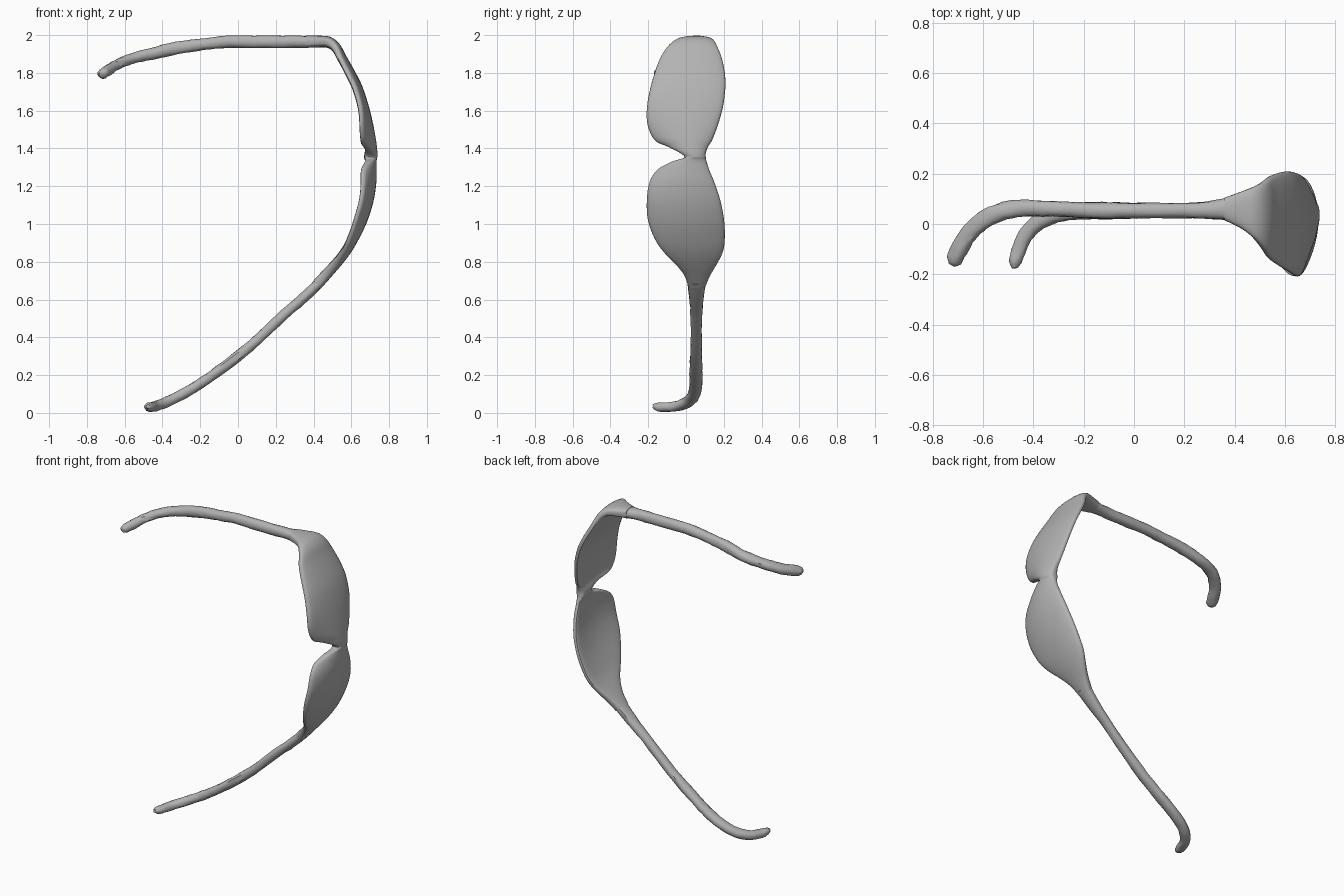
import bpy, bmesh, math, random
from mathutils import Vector

random.seed(4)
grey = bpy.data.materials.new("plain grey")
grey.diffuse_color = (0.45, 0.45, 0.45, 1)
Y = Vector((0, 1, 0))


def spline(rows, steps):
    """Catmull-Rom interpolation through rows of numbers."""
    out = []
    for i in range(len(rows) - 1):
        a, b, c, d = (rows[max(i - 1, 0)], rows[i], rows[i + 1],
                      rows[min(i + 2, len(rows) - 1)])
        for s in range(steps):
            t = s / steps
            out.append([0.5 * (2 * q + (r - p) * t + (2 * p - 5 * q + 4 * r - w) * t * t
                               + (3 * q - p - 3 * r + w) * t ** 3)
                        for p, q, r, w in zip(a, b, c, d)])
    return out + [list(rows[-1])]


def loft(name, rows, steps, sides, follow_y=1.0, rough=0.0, power=1.0):
    """Sweep a rounded section along rows of (x, y, z, width, thickness, bulge)."""
    rows = spline(rows, steps)
    bm = bmesh.new()
    rings = []
    for i, (x, y, z, width, thick, *bulge) in enumerate(rows):
        p, q = rows[max(i - 1, 0)], rows[min(i + 1, len(rows) - 1)]
        tan = Vector((q[0] - p[0], (q[1] - p[1]) * follow_y, q[2] - p[2])).normalized()
        normal = tan.cross(Y).normalized()
        side = normal.cross(tan)
        ring = []
        for k in range(sides):
            a = math.tau * k / sides
            u, v = math.cos(a), math.sin(a)
            v = math.copysign(abs(v) ** power, v)
            co = Vector((x, y, z)) + side * (u * width / 2) + normal * (v * thick / 2)
            # the lens shells bow outward around their middle
            if bulge:
                co -= normal * bulge[0] * ((co.y - 0.03) / 0.2) ** 2
            co += Vector([random.uniform(-rough, rough) for _ in range(3)])
            ring.append(bm.verts.new(co))
        rings.append(ring)
    for r0, r1 in zip(rings, rings[1:]):
        for k in range(sides):
            n = (k + 1) % sides
            bm.faces.new((r0[k], r0[n], r1[n], r1[k]))
    bm.faces.new(rings[0])
    bm.faces.new(rings[-1])
    bmesh.ops.recalc_face_normals(bm, faces=bm.faces[:])
    mesh = bpy.data.meshes.new(name)
    bm.to_mesh(mesh)
    bm.free()
    mesh.materials.append(grey)
    obj = bpy.data.objects.new(name, mesh)
    bpy.context.collection.objects.link(obj)
    for o in bpy.context.selected_objects:
        o.select_set(False)
    obj.select_set(True)
    bpy.context.view_layer.objects.active = obj
    bpy.ops.object.shade_smooth_by_angle(angle=math.radians(45))
    return obj


# Both lenses and the bridge: x, z, lowest y, highest y, thickness, bulge
lens_rows = [
    (.36, 1.965, .015, .105, .065, 0), (.43, 1.966, -.02, .13, .062, 0),
    (.48, 1.962, -.06, .15, .06, .005), (.518, 1.935, -.10, .168, .053, .01),
    (.55, 1.88, -.138, .19, .05, .014), (.595, 1.80, -.168, .206, .05, .014),
    (.635, 1.72, -.19, .208, .05, .014), (.668, 1.62, -.207, .195, .05, .016),
    (.690, 1.53, -.203, .17, .05, .028), (.705, 1.45, -.165, .14, .05, .05),
    (.708, 1.41, -.10, .118, .055, .08), (.705, 1.375, -.03, .105, .068, .08),
    (.704, 1.35, -.01, .105, .068, .08), (.707, 1.33, -.08, .11, .055, .08),
    (.710, 1.29, -.15, .122, .05, .06), (.708, 1.22, -.192, .15, .05, .04),
    (.692, 1.12, -.207, .182, .05, .03), (.656, 1.01, -.202, .202, .05, .027),
    (.606, .91, -.165, .205, .05, .022), (.565, .845, -.115, .195, .05, .02),
    (.52, .79, -.055, .165, .053, .015), (.47, .735, -.01, .13, .056, .01),
    (.42, .68, .01, .105, .058, 0)]
loft("lens_frame", [(x, (a + b) / 2, z, b - a, t, c) for x, z, a, b, t, c in lens_rows],
     4, 36, follow_y=0, power=.55)

# Straight upper temple arm with its ear hook
loft("upper_arm", [
    (-.725, -.16, 1.79, .025, .025), (-.716, -.145, 1.795, .062, .05),
    (-.695, -.10, 1.81, .07, .058), (-.655, -.035, 1.835, .07, .055),
    (-.60, .015, 1.862, .072, .056), (-.54, .045, 1.882, .072, .058),
    (-.46, .062, 1.90, .07, .062), (-.36, .062, 1.925, .064, .068),
    (-.25, .058, 1.943, .062, .064), (-.15, .053, 1.955, .064, .06),
    (-.05, .053, 1.965, .062, .066), (.15, .053, 1.965, .062, .066),
    (.28, .055, 1.965, .066, .066), (.38, .06, 1.965, .09, .063)],
    3, 14, rough=.002, power=.8)

# Sloping lower temple arm with its ear hook
loft("lower_arm", [
    (.44, .058, .70, .10, .056), (.35, .056, .612, .078, .055),
    (.25, .055, .525, .062, .054), (.10, .055, .385, .06, .054),
    (0, .053, .30, .064, .056), (-.10, .052, .225, .068, .056),
    (-.18, .053, .168, .07, .054), (-.26, .048, .118, .068, .056),
    (-.33, .032, .08, .066, .056), (-.39, .0, .052, .064, .056),
    (-.435, -.05, .036, .06, .054), (-.46, -.11, .03, .058, .05),
    (-.472, -.15, .032, .05, .042), (-.476, -.175, .035, .02, .02)],
    3, 14, rough=.002, power=.8)
